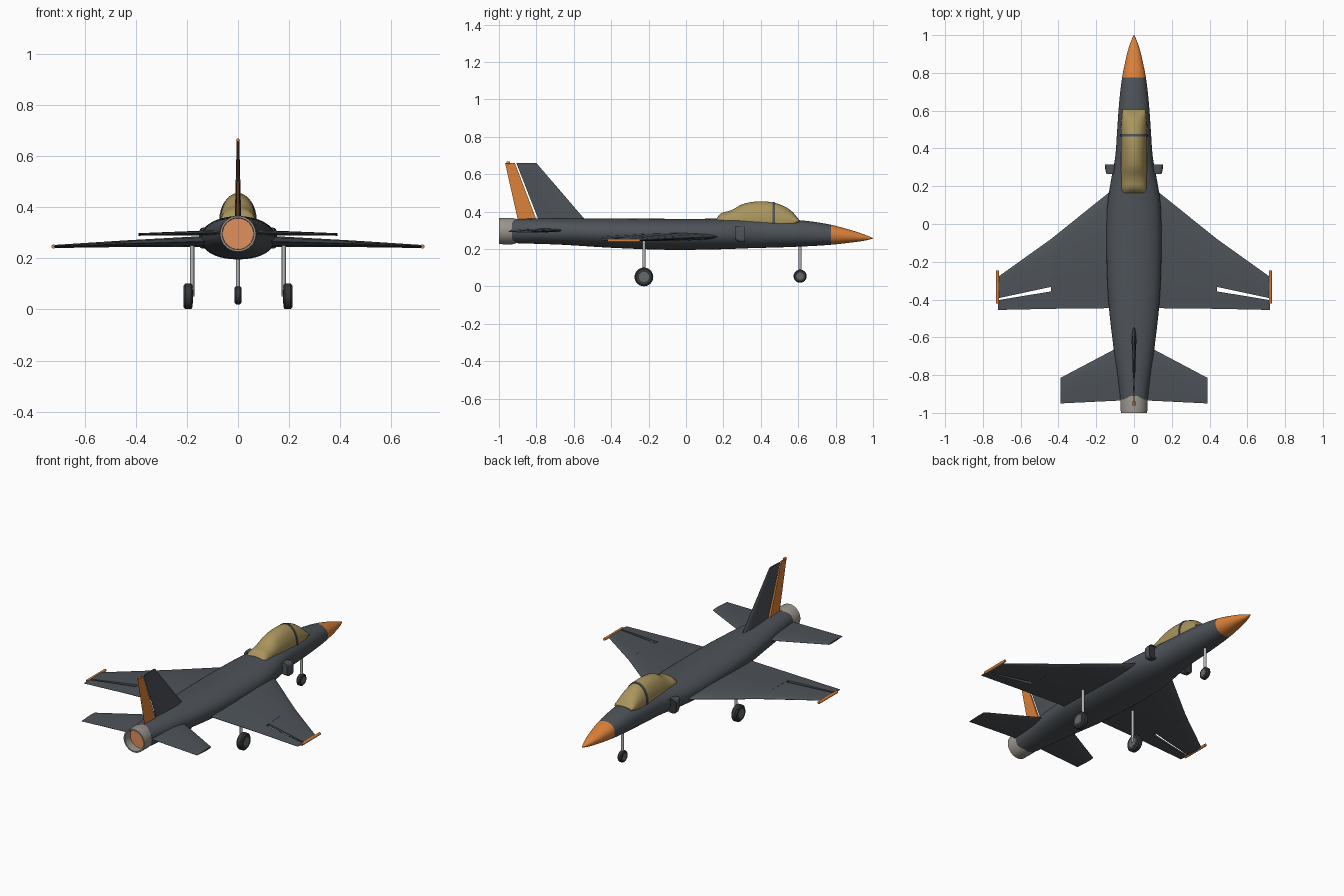
import bpy, bmesh, math
from mathutils import Vector, Matrix

if "Cube" in bpy.data.objects:
    bpy.data.objects.remove(bpy.data.objects["Cube"])


def mat(name, r, g, b):
    m = bpy.data.materials.new(name)
    m.diffuse_color = (r, g, b, 1)
    m.use_nodes = True
    m.node_tree.nodes["Principled BSDF"].inputs["Base Color"].default_value = m.diffuse_color
    return m


GREY = mat("slate grey", 0.075, 0.086, 0.098)
ORANGE = mat("orange", 0.72, 0.22, 0.04)
AMBER = mat("amber glass", 0.40, 0.30, 0.11)
METAL = mat("nozzle metal", 0.33, 0.30, 0.27)
GLOW = mat("exhaust glow", 0.75, 0.28, 0.11)
STEEL = mat("strut steel", 0.45, 0.46, 0.47)
TYRE = mat("tyre black", 0.035, 0.038, 0.04)
HUB = mat("hub grey", 0.13, 0.14, 0.15)


def finish(bm, name, mats, mirror=False, angle=35):
    bmesh.ops.recalc_face_normals(bm, faces=bm.faces)
    me = bpy.data.meshes.new(name)
    bm.to_mesh(me)
    bm.free()
    ob = bpy.data.objects.new(name, me)
    bpy.context.collection.objects.link(ob)
    for m in mats:
        me.materials.append(m)
    bpy.ops.object.select_all(action='DESELECT')
    ob.select_set(True)
    bpy.context.view_layer.objects.active = ob
    bpy.ops.object.shade_smooth_by_angle(angle=math.radians(angle))
    if mirror:
        ob.modifiers.new("mirror", 'MIRROR')
    return ob


def loft(bm, rings, closed=False):
    """Skin a list of equal rings; cap the ends, or join last to first."""
    vs = [[bm.verts.new(p) for p in r] for r in rings]
    n = len(vs[0])
    pairs = list(zip(vs, vs[1:])) + ([(vs[-1], vs[0])] if closed else [])
    for a, b in pairs:
        for i in range(n):
            bm.faces.new((a[i], a[(i + 1) % n], b[(i + 1) % n], b[i]))
    if not closed:
        bm.faces.new(vs[0])
        bm.faces.new(vs[-1])


def interp(keys, y):
    """Smooth interpolation through rows of (y, values...)."""
    for i in range(len(keys) - 1):
        a, b = keys[i], keys[i + 1]
        if y <= b[0]:
            p, q = keys[max(i - 1, 0)], keys[min(i + 2, len(keys) - 1)]
            h = b[0] - a[0]
            t = (y - a[0]) / h
            out = []
            for k in range(1, len(a)):
                m0 = (b[k] - p[k]) / (b[0] - p[0]) * h
                m1 = (q[k] - a[k]) / (q[0] - a[0]) * h
                out.append((2*t**3 - 3*t*t + 1) * a[k] + (t**3 - 2*t*t + t) * m0
                           + (3*t*t - 2*t**3) * b[k] + (t**3 - t*t) * m1)
            return out
    return list(keys[-1][1:])


def oval(y, w, lo, hi, n=40, e=2.0):
    cz, h = (lo + hi) / 2, (hi - lo) / 2
    pts = []
    for i in range(n):
        a = 2 * math.pi * i / n
        c, s = math.cos(a), math.sin(a)
        pts.append((math.copysign(abs(c) ** (2 / e), c) * w, y,
                    cz + math.copysign(abs(s) ** (2 / e), s) * h))
    return pts


def rod(name, a, b, r, m, mirror=False, n=20):
    a, b = Vector(a), Vector(b)
    bm = bmesh.new()
    rot = (b - a).to_track_quat('Z', 'Y').to_matrix().to_4x4()
    bmesh.ops.create_cone(bm, cap_ends=True, segments=n, radius1=r, radius2=r,
                          depth=(b - a).length,
                          matrix=Matrix.Translation((a + b) / 2) @ rot)
    return finish(bm, name, [m], mirror)


# Fuselage with painted nose cone: y, half width, bottom, top
BODY = [(-0.93, .072, .232, .361), (-0.8, .088, .228, .363), (-0.66, .108, .223, .364),
        (-0.4, .136, .207, .364), (-0.1, .146, .196, .362), (0.1, .141, .197, .362),
        (0.22, .124, .2, .365), (0.35, .1, .205, .367), (0.5, .089, .209, .362),
        (0.65, .078, .215, .35), (0.775, .063, .223, .33), (0.9, .037, .237, .296),
        (0.96, .019, .246, .275), (1.0, .002, .256, .259)]
ys = [-0.93 + 1.705 * i / 40 for i in range(41)] + [0.775 + 0.225 * i / 10 for i in range(1, 11)]
bm = bmesh.new()
loft(bm, [oval(y, *interp(BODY, y), e=2.15) for y in ys])
for f in bm.faces:
    f.material_index = int(f.calc_center_median().y > 0.775)
finish(bm, "fuselage", [GREY, ORANGE])

# Exhaust nozzle and glowing disc
bm = bmesh.new()
loft(bm, [oval(y, r, .296 - r, .296 + r) for y, r in
          ((-.91, .066), (-.93, .071), (-1, .07), (-1, .062), (-.94, .06), (-.91, .06))], closed=True)
finish(bm, "nozzle", [METAL])
rod("exhaust_disc", (0, -.95, .296), (0, -.935, .296), .061, GLOW, n=40)

# Canopy: y, half width, top
CANOPY = [(0.165, .058, .365), (0.18, .065, .385), (0.2, .067, .397), (0.22, .067, .401),
          (0.25, .067, .412), (0.3, .069, .439), (0.35, .07, .451), (0.4, .07, .455),
          (0.46, .07, .45), (0.52, .068, .431), (0.57, .064, .398), (0.605, .06, .356)]


def arch(y, grow=0.0):
    w, top = interp(CANOPY, y)
    base = .335
    return oval(y, w + grow, 2 * .35 - top - grow if top > .37 else base, top + grow, n=32)


bm = bmesh.new()
loft(bm, [arch(0.165 + 0.44 * i / 40) for i in range(41)])
finish(bm, "canopy", [AMBER])
bm = bmesh.new()
loft(bm, [arch(0.463, .003), arch(0.477, .003)])
finish(bm, "canopy_frame", [GREY])

# Aerofoil panels: profiles are (chord fraction, thickness fraction)
FULL = [(0, .05), (.03, .4), (.1, .7), (.3, 1), (.6, .75), (1, .06)]
FRONT = [(0, .05), (.04, .4), (.14, .7), (.4, 1), (1, .6)]
REAR = [(0, .6), (1, .06)]


def panel(name, m, profile, stations, upright=False):
    """stations: (span, leading y, trailing y, offset, half thickness)"""
    rings = []
    loop = [(u, t) for u, t in profile] + [(u, -t) for u, t in reversed(profile)]
    for s, le, te, off, h in stations:
        pts = [(le + (te - le) * u, off + h * t) for u, t in loop]
        rings.append([(d, y, s) if upright else (s, y, d) for y, d in pts])
    bm = bmesh.new()
    loft(bm, rings)
    finish(bm, name, [m], mirror=not upright)


panel("inner_wing", GREY, FULL, [(.06, .225, -.445, .268, .023), (.44, -.08, -.449, .257, .013)])
panel("outer_wing", GREY, FRONT, [(.44, -.08, -.333, .257, .013), (.72, -.28, -.393, .246, .006)])
panel("aileron", GREY, REAR, [(.44, -.357, -.449, .257, .011), (.72, -.403, -.455, .246, .006)])
panel("tailplane", GREY, FULL, [(.04, -.63, -.933, .301, .011), (.39, -.815, -.95, .293, .005)])
panel("fin", GREY, FULL, [(.34, -.525, -.782, 0, .013), (.66, -.80, -.907, 0, .005)], True)
panel("rudder", ORANGE, REAR, [(.35, -.797, -.898, 0, .011), (.66, -.915, -.967, 0, .005)], True)

# Wing tip rails and fin tip light
rod("wingtip_rail", (.722, -.42, .246), (.722, -.245, .246), .008, ORANGE, mirror=True)
rod("fin_tip_light", (0, -.96, .662), (0, -.94, .662), .007, ORANGE, n=12)

# Side air scoops: rounded box with a dark mouth facing forward
bm = bmesh.new()
loft(bm, [[(x + .125, p, z) for x, p, z in oval(y, w, lo, .32, n=24, e=4)]
          for y, w, lo in ((.265, .02, .25), (.285, .027, .237), (.315, .028, .237))])
mouth = max(bm.faces, key=lambda f: f.calc_center_median().y)
bmesh.ops.inset_region(bm, faces=[mouth], thickness=.005)
mouth.material_index = 1
bmesh.ops.translate(bm, verts=mouth.verts, vec=(0, -.012, 0))
finish(bm, "air_scoop", [GREY, TYRE], mirror=True)


# Landing gear wheels: turned tyre plus hub
def wheel(name, x, y, z, r, w, mirror):
    prof = [(-.5, .55), (-.5, .85), (-.3, 1), (.3, 1), (.5, .85), (.5, .55)]
    bm = bmesh.new()
    loft(bm, [[(x + a * w, y + b * r * math.cos(t), z + b * r * math.sin(t))
               for t in (math.tau * i / 32 for i in range(32))] for a, b in prof])
    finish(bm, name + "_tyre", [TYRE], mirror)
    rod(name + "_hub", (x - w * .53, y, z), (x + w * .53, y, z), r * .55, HUB, mirror)


wheel("main_wheel", .195, -.225, .051, .05, .036, True)
wheel("nose_wheel", 0, .61, .055, .035, .026, False)
rod("main_strut", (.179, -.225, .05), (.179, -.225, .258), .008, STEEL, mirror=True)
rod("nose_strut", (0, .61, .06), (0, .61, .24), .008, STEEL)
